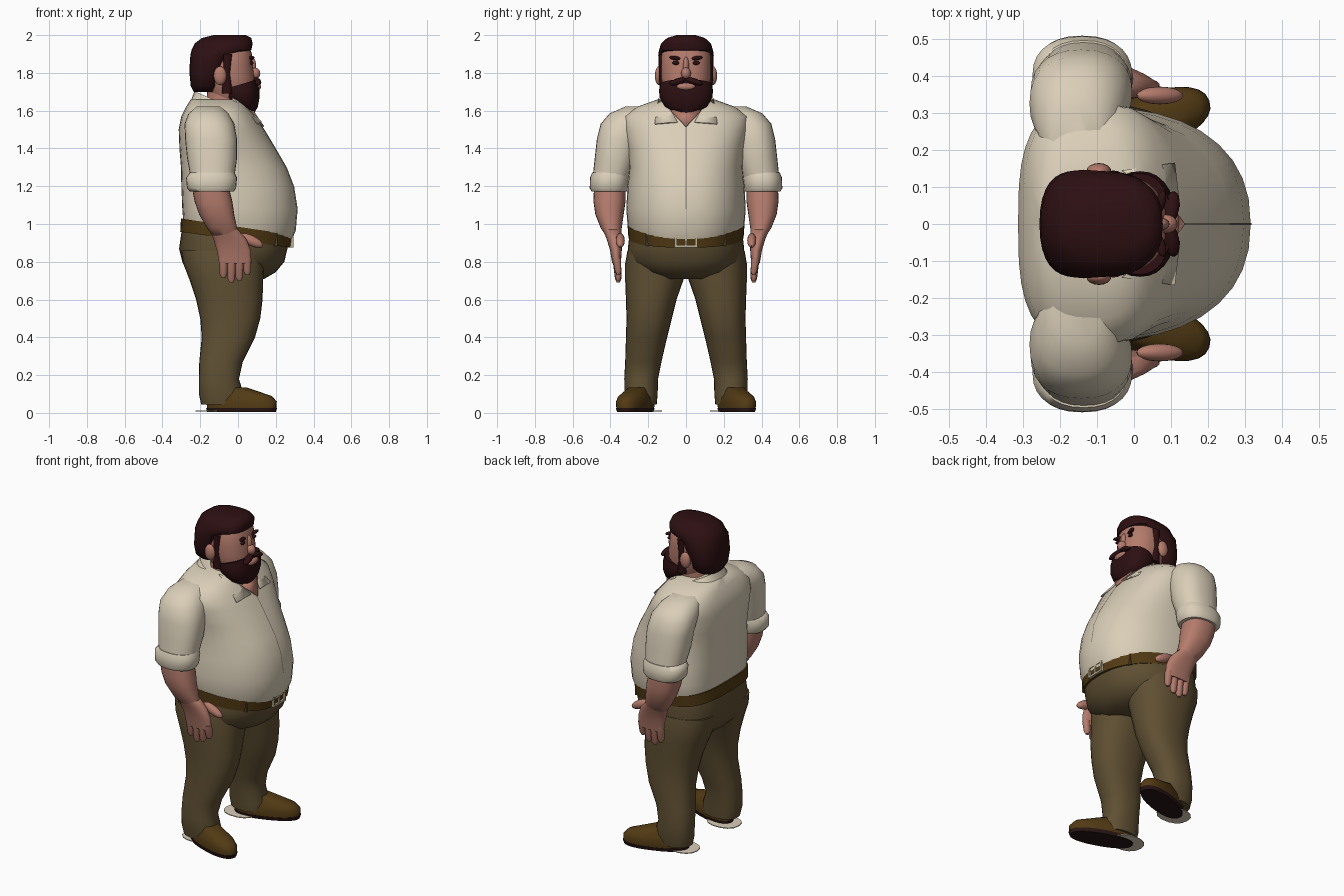
import bpy, bmesh, math
from mathutils import Vector

cube = bpy.data.objects.get("Cube")
if cube:
    bpy.data.objects.remove(cube, do_unlink=True)


def material(name, r, g, b):
    mat = bpy.data.materials.new(name)
    mat.use_nodes = True
    mat.diffuse_color = (r, g, b, 1)
    bsdf = mat.node_tree.nodes["Principled BSDF"]
    bsdf.inputs["Base Color"].default_value = (r, g, b, 1)
    bsdf.inputs["Roughness"].default_value = 0.9
    return mat


CREAM = material("cream cloth", 0.70, 0.62, 0.48)
SEAM = material("seam tan", 0.25, 0.20, 0.14)
SKIN = material("skin", 0.46, 0.20, 0.15)
HAIR = material("dark brown hair", 0.026, 0.005, 0.006)
OLIVE = material("olive trousers", 0.115, 0.08, 0.033)
LEATHER = material("brown leather", 0.085, 0.043, 0.007)
SOLE = material("dark sole", 0.022, 0.008, 0.007)
BUCKLE = material("pale buckle", 0.5, 0.42, 0.28)


def finish(name, mat, bm, loc=(0, 0, 0), rot=(0, 0, 0)):
    bmesh.ops.recalc_face_normals(bm, faces=bm.faces[:])
    mesh = bpy.data.meshes.new(name)
    bm.to_mesh(mesh)
    bm.free()
    mesh.materials.append(mat)
    obj = bpy.data.objects.new(name, mesh)
    bpy.context.collection.objects.link(obj)
    obj.location, obj.rotation_euler = loc, rot
    bpy.ops.object.select_all(action="DESELECT")
    obj.select_set(True)
    bpy.context.view_layer.objects.active = obj
    bpy.ops.object.shade_smooth_by_angle(angle=math.radians(55))
    return obj


def power(v, p):
    return math.copysign(abs(v) ** (2 / p), v)


def loft(name, mat, rows, side=1, front=2.3, back=2.3, mid=None, n=28, **place):
    """Stack of rounded rings; row = z, x back, x front, y min, y max, tilt."""
    bm = bmesh.new()
    rings = []
    for z, x0, x1, y0, y1, *tilt in rows:
        slope = tilt[0] if tilt else 0
        cx = (x0 + x1) / 2 if mid is None else mid
        ring = []
        for i in range(n):
            a = math.tau * i / n
            c, s = math.cos(a), math.sin(a)
            p, reach = (front, x1 - cx) if c > 0 else (back, cx - x0)
            x = cx + reach * power(c, p)
            y = (y0 + y1) / 2 + (y1 - y0) / 2 * power(s, p)
            ring.append(bm.verts.new((x, y * side, z + slope * x)))
        rings.append(ring)
    for a, b in zip(rings, rings[1:]):
        for i in range(n):
            j = (i + 1) % n
            bm.faces.new((a[i], a[j], b[j], b[i]))
    bm.faces.new(rings[0])
    bm.faces.new(rings[-1])
    return finish(name, mat, bm, **place)


def even(rows):
    """Rows given with a half width, centred on the middle plane."""
    return [(z, x0, x1, -h, h, *t) for z, x0, x1, h, *t in rows]


def blob(name, mat, loc, size, rot=(0, 0, 0)):
    bm = bmesh.new()
    bmesh.ops.create_uvsphere(bm, u_segments=16, v_segments=10, radius=1)
    bmesh.ops.scale(bm, vec=size, verts=bm.verts[:])
    return finish(name, mat, bm, loc, rot)


def box(name, mat, loc, size):
    bm = bmesh.new()
    bmesh.ops.create_cube(bm, size=1)
    bmesh.ops.scale(bm, vec=size, verts=bm.verts[:])
    return finish(name, mat, bm, loc)


def plate(name, mat, points, thick=0.008):
    bm = bmesh.new()
    bm.faces.new([bm.verts.new(p) for p in points])
    obj = finish(name, mat, bm)
    solid = obj.modifiers.new("thickness", "SOLIDIFY")
    solid.thickness, solid.offset = thick, 0
    return obj


# Shirt body with a full belly and flat back
TILT = -0.145
shirt = [(0.945, -.29, .28, .295, TILT), (0.99, -.29, .306, .31, -.08), (1.08, -.295, .316, .316),
         (1.2, -.30, .297, .31), (1.3, -.302, .258, .30), (1.4, -.31, .20, .31), (1.5, -.314, .14, .33),
         (1.57, -.30, .092, .33), (1.62, -.275, .05, .26), (1.66, -.25, .02, .15)]
loft("shirt_body", CREAM, even(shirt), back=3, mid=-.1, n=36)

# Button seam following the belly
bm = bmesh.new()
pairs = [[bm.verts.new((x1 + .002, y, z)) for y in (-.003, .003)] for z, _, x1, *_ in shirt[2:8]]
for (a, b), (c, d) in zip(pairs, pairs[1:]):
    bm.faces.new((a, b, d, c))
finish("button_seam", SEAM, bm)

# Collar and open neck
loft("neck", SKIN, even([(1.5, -.18, .06, .10), (1.62, -.17, .05, .10), (1.74, -.16, .03, .10)]))
loft("collar_band", CREAM, even([(1.54, -.25, .06, .17, -.45), (1.60, -.23, .045, .13, -.45)]))
plate("open_neck", SKIN, [(.078, .08, 1.60), (.078, -.08, 1.60), (.135, 0, 1.515)])

# Trouser seat, belt and buckle
loft("trouser_seat", OLIVE, even([(0.71, -.24, .14, .16), (0.745, -.27, .20, .25), (0.80, -.295, .245, .30),
     (0.87, -.312, .262, .308), (0.945, -.295, .27, .298, TILT)]), back=2.8, mid=-.08, n=36)
loft("belt", LEATHER, even([(0.915, -.306, .28, .305, TILT), (0.985, -.302, .29, .31, TILT)]),
     back=3, mid=-.1, n=36)
for z in (.882, .94):
    box("buckle_bar", BUCKLE, (.283, 0, z), (.02, .12, .012))
for y in (-.054, 0, .054):
    box("buckle_post", BUCKLE, (.283, y, .911), (.02, .012, .06))
for y in (-.2, .2):
    box("belt_loop", OLIVE, (.193, y, .925), (.03, .025, .085))

# Head, hair and beard
loft("head", SKIN, even([(1.64, -.12, .07, .09), (1.70, -.16, .085, .12), (1.78, -.18, .088, .133),
     (1.84, -.19, .078, .133), (1.90, -.19, .074, .13), (1.96, -.16, .05, .10)]))
loft("hair", HAIR, even([(1.70, -.235, -.11, .09), (1.73, -.25, -.10, .125), (1.79, -.256, -.09, .14),
     (1.84, -.256, -.05, .145), (1.895, -.252, -.02, .147), (1.92, -.246, .07, .143),
     (1.955, -.23, .078, .132), (1.985, -.19, .07, .10), (2.0, -.13, .04, .05)]), front=2.6)
loft("beard", HAIR, even([(1.585, .02, .085, .05), (1.62, -.03, .105, .11), (1.67, -.075, .114, .14),
     (1.705, -.08, .112, .143, .15), (1.735, -.075, .10, .137, .3)]))
blob("mouth", SKIN, (.10, 0, 1.727), (.022, .052, .02))
blob("nose", SKIN, (.086, 0, 1.797), (.032, .026, .032))
blob("nose_bridge", SKIN, (.074, 0, 1.835), (.022, .016, .05))

# Parts repeated on both sides
for side, word in ((1, "left"), (-1, "right")):
    # Face details
    blob(word + "_ear", SKIN, (-.095, side * .143, 1.785), (.034, .022, .05))
    blob(word + "_moustache", HAIR, (.10, side * .042, 1.755), (.022, .05, .016), (side * -.3, 0, side * -.2))
    blob(word + "_eyebrow", HAIR, (.07, side * .055, 1.878), (.014, .036, .011), (side * .15, 0, side * -.3))
    blob(word + "_eye", HAIR, (.07, side * .052, 1.853), (.011, .022, .011), (0, 0, side * -.3))
    loft(word + "_sideburn", HAIR, [(1.69, -.085, -.03, .10, .141), (1.80, -.08, -.04, .10, .142),
         (1.90, -.08, -.03, .10, .145)], side, n=12)
    flap = [(-.03, .145, 1.665), (.045, .09, 1.62), (.122, .045, 1.54), (.108, .165, 1.53)]
    plate(word + "_collar_flap", CREAM, [(x, y * side, z) for x, y, z in flap], .009)

    # Sleeve, rolled cuff and forearm
    loft(word + "_sleeve", CREAM, [(1.24, -.25, -.02, .30, .495), (1.35, -.27, -.005, .26, .483),
         (1.45, -.28, -.005, .24, .472), (1.53, -.283, -.02, .20, .452), (1.585, -.262, -.05, .16, .405),
         (1.622, -.22, -.09, .13, .32)], side)
    loft(word + "_cuff", CREAM, [(1.172, -.255, -.022, .312, .50), (1.19, -.27, -.01, .305, .51),
         (1.245, -.275, -.005, .298, .508), (1.272, -.255, -.018, .30, .497)], side)
    loft(word + "_forearm", SKIN, [(.93, -.13, .005, .345, .42), (.98, -.165, -.005, .34, .452),
         (1.05, -.205, -.02, .33, .48), (1.12, -.23, -.03, .32, .49), (1.2, -.245, -.05, .32, .487)], side)

    # Hand with four fingers and a thumb
    loft(word + "_palm", SKIN, [(.79, -.10, .07, .345, .39), (.86, -.112, .068, .34, .402),
         (.92, -.13, .045, .338, .42), (.97, -.15, .0, .342, .44)], side)
    for i, tip in enumerate((.715, .69, .70, .73)):
        x = -.077 + i * .042
        loft(word + "_finger", SKIN, [(tip, x - .01, x + .01, .35, .366), (tip + .02, x - .02, x + .02, .342, .376),
             (.82, x - .022, x + .022, .345, .39)], side, n=12)
    blob(word + "_thumb", SKIN, (.07, side * .348, .912), (.07, .024, .027), (0, .45, 0))

    # Trouser leg
    loft(word + "_trouser_leg", OLIVE, [(.045, -.195, .02, .155, .315), (.10, -.207, .03, .15, .325),
         (.18, -.207, .005, .148, .327), (.27, -.205, .025, .13, .322), (.40, -.192, .09, .10, .318),
         (.50, -.20, .118, .075, .315), (.60, -.222, .13, .05, .318), (.70, -.255, .133, .015, .322),
         (.79, -.29, .14, -.01, .322), (.86, -.30, .14, .0, .31)], side)

    # Shoe turned outward, with sole and a thin pale heel patch
    place = dict(loc=(-.09, side * .23, 0), rot=(0, 0, side * .34))
    loft(word + "_sole", SOLE, even([(.004, -.075, .305, .072), (.026, -.08, .312, .078)]), **place)
    loft(word + "_shoe", LEATHER, even([(.026, -.076, .308, .076), (.06, -.078, .31, .078),
         (.088, -.075, .285, .07), (.108, -.07, .225, .06), (.135, -.06, .14, .05)]), **place)
    loft(word + "_heel_patch", CREAM, [(.008, -.225, -.02, .125, .29), (.013, -.225, -.02, .125, .29)], side, n=14)
